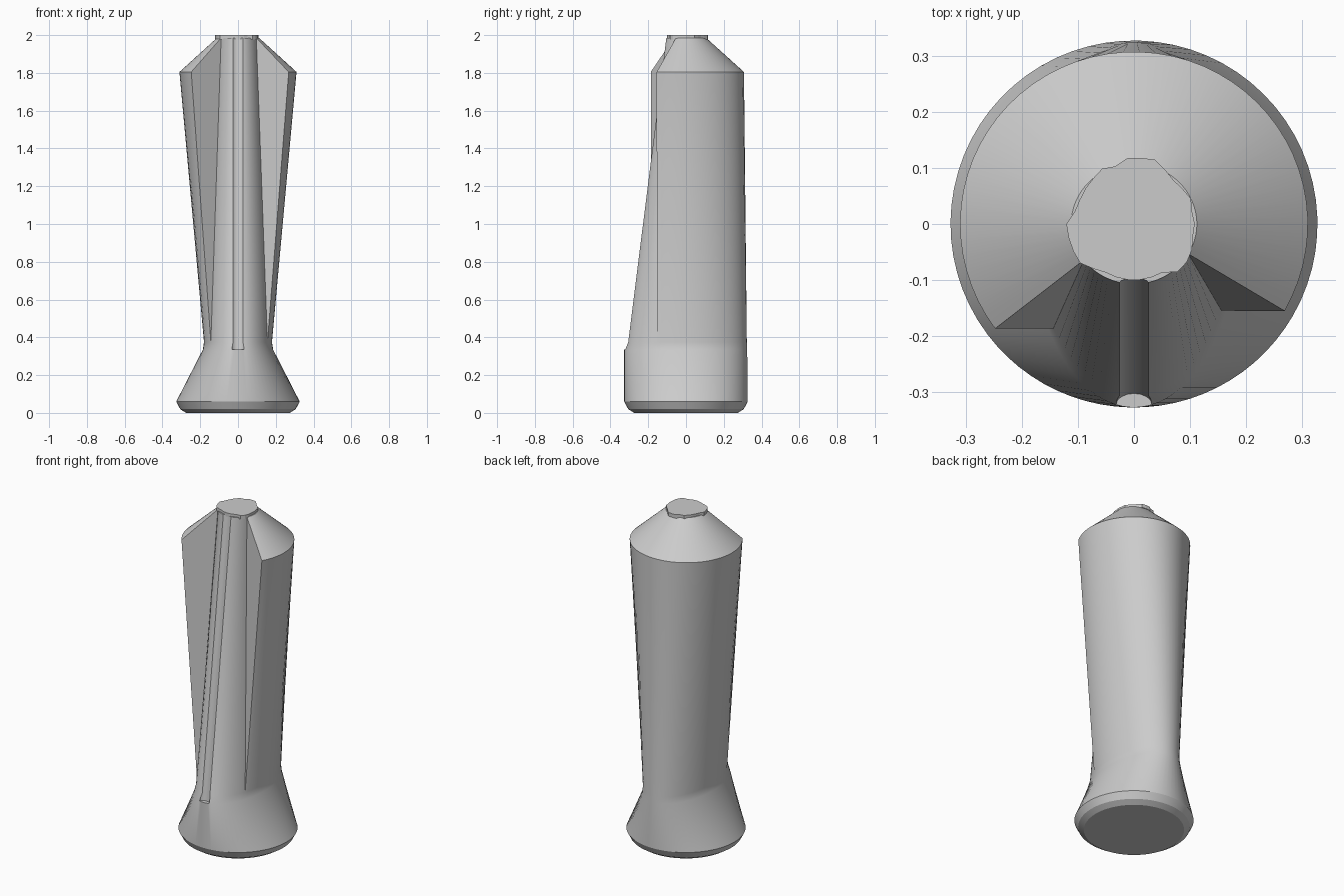
import bpy, bmesh, math, random

if "Cube" in bpy.data.objects:
    bpy.data.objects.remove(bpy.data.objects["Cube"])

random.seed(4)

# Angles round the outline: shell (back) range, then the recessed front range
A0, A1 = math.radians(-30), math.radians(217)
A2 = math.radians(330)
NB, NF = 46, 24
angles = [A0 + (A1 - A0) * i / NB for i in range(NB + 1)]
angles += [A1 + (A2 - A1) * i / NF for i in range(1, NF)]
N = len(angles)


def finish(bm, name):
    bmesh.ops.recalc_face_normals(bm, faces=bm.faces)
    me = bpy.data.meshes.new(name)
    bm.to_mesh(me)
    bm.free()
    ob = bpy.data.objects.new(name, me)
    bpy.context.collection.objects.link(ob)
    return ob


def ring(bm, z, rx, front, back, angs):
    return [bm.verts.new((rx * math.cos(a),
                          (front if math.sin(a) < 0 else back) * math.sin(a), z))
            for a in angs]


def bridge(bm, lo, hi, idx):
    for i in idx:
        j = (i + 1) % len(lo)
        bm.faces.new((lo[i], lo[j], hi[j], hi[i]))


# Main body: round foot, pinched waist, flaring shell and cone, open front
bm = bmesh.new()
foot = [(0.0, .275, .275, .275), (.02, .306, .306, .306), (.06, .327, .327, .327),
        (.335, .186, .327, .324), (.375, .18, .309, .322)]
rings = [ring(bm, *p, angles) for p in foot]
bm.faces.new(rings[0])
for lo, hi in zip(rings, rings[1:]):
    bridge(bm, lo, hi, range(N))
waist = rings[-1]
shoulder = ring(bm, 1.805, .31, .31, .307, angles[:NB + 1])
top = ring(bm, 1.985, .112, .107, .107, angles)
for i in range(NB):
    bm.faces.new((waist[i], waist[i + 1], shoulder[i + 1], shoulder[i]))
    bm.faces.new((shoulder[i], shoulder[i + 1], top[i + 1], top[i]))
# front column runs straight from waist to top; flat walls close the sides
bridge(bm, waist, top, range(NB, N))
for i in (0, NB):
    bm.faces.new((waist[i], shoulder[i], top[i]))
bm.faces.new(top)
body = finish(bm, "body")

# Shallow groove down the front column
bm = bmesh.new()
ends = []
for z, yc in ((.335, -.322), (2.05, -.107)):
    ends.append([bm.verts.new((.032 * math.cos(k * math.tau / 16),
                               yc + .02 * math.sin(k * math.tau / 16), z))
                 for k in range(16)])
bridge(bm, ends[0], ends[1], range(16))
bm.faces.new(ends[0])
bm.faces.new(ends[1])
cutter = finish(bm, "groove_cutter")
cutter.hide_render = True
mod = body.modifiers.new("groove", 'BOOLEAN')
mod.operation = 'DIFFERENCE'
mod.solver = 'EXACT'
mod.object = cutter
bpy.context.view_layer.objects.active = body
body.select_set(True)
bpy.ops.object.modifier_apply(modifier=mod.name)
bpy.data.objects.remove(cutter)
bpy.ops.object.shade_smooth_by_angle(angle=math.radians(25))

# Thin rough-edged cap on the tip
bm = bmesh.new()
radii = [random.uniform(.104, .122) for _ in range(30)]
for k in range(30):  # keep the front inside the groove
    if abs(k - 22.5) < 3:
        radii[k] = .1
caps = [[bm.verts.new((r * math.cos(k * math.tau / 30),
                       r * math.sin(k * math.tau / 30), z))
         for k, r in enumerate(radii)] for z in (1.978, 2.0)]
bridge(bm, caps[0], caps[1], range(30))
bm.faces.new(caps[0])
bm.faces.new(caps[1])
finish(bm, "tip_cap")
